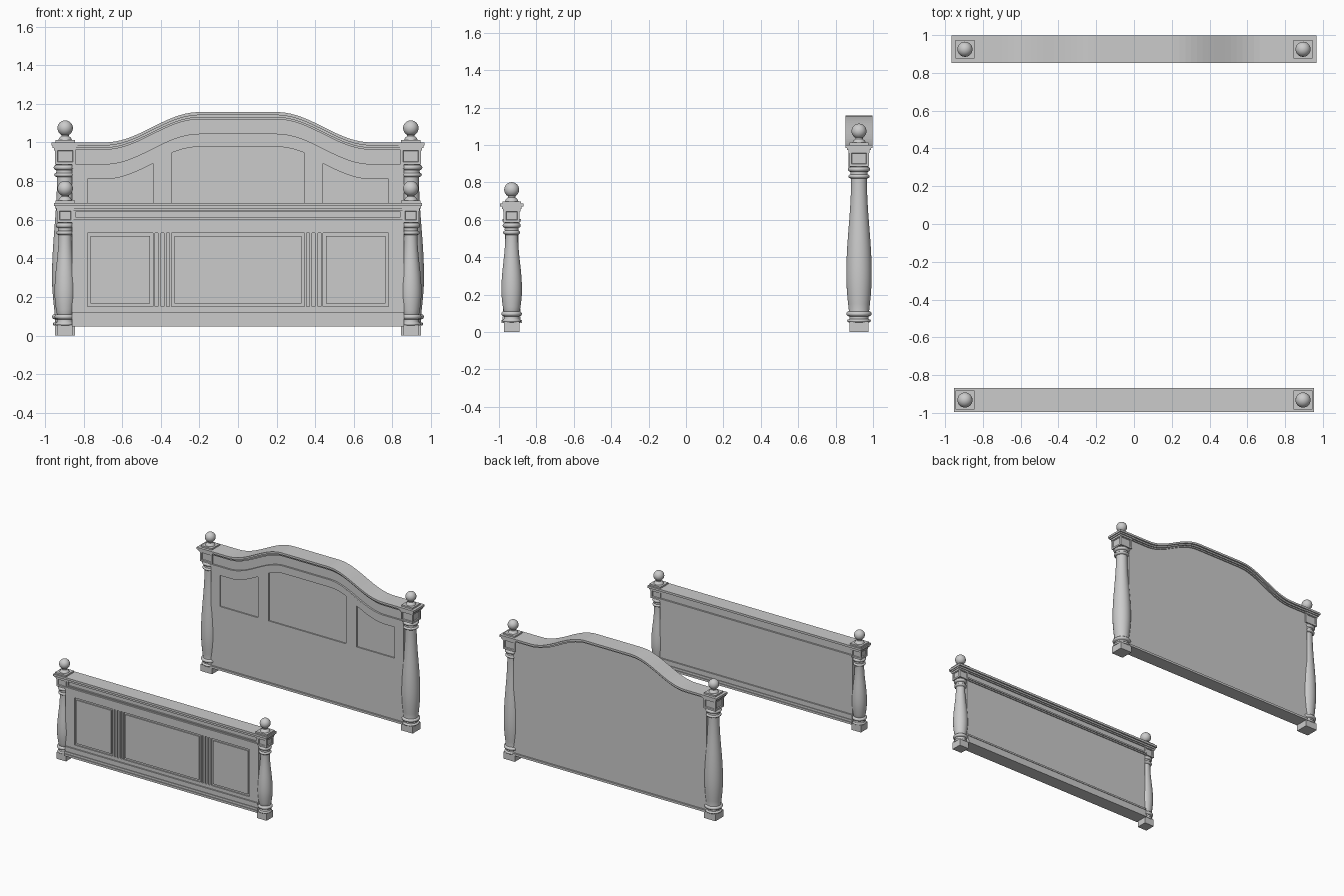
import bpy, bmesh, math

cube = bpy.data.objects.get("Cube")
if cube:
    bpy.data.objects.remove(cube, do_unlink=True)

grey = bpy.data.materials.new("plain_grey")
grey.use_nodes = True
GREY = (0.6, 0.6, 0.6, 1)
grey.diffuse_color = GREY
grey.node_tree.nodes["Principled BSDF"].inputs["Base Color"].default_value = GREY

POST_X = 0.895
HEAD_Y, FOOT_Y = 0.925, -0.932


def finish(name, bm, smooth=False):
    bmesh.ops.recalc_face_normals(bm, faces=bm.faces[:])
    mesh = bpy.data.meshes.new(name)
    bm.to_mesh(mesh)
    bm.free()
    mesh.materials.append(grey)
    obj = bpy.data.objects.new(name, mesh)
    bpy.context.collection.objects.link(obj)
    if smooth:
        bpy.ops.object.select_all(action='DESELECT')
        obj.select_set(True)
        bpy.context.view_layer.objects.active = obj
        bpy.ops.object.shade_smooth_by_angle(angle=math.radians(35))
    return obj


def add_prism(bm, outline, y0, y1):
    """Extrude an outline in x and z from y0 to y1."""
    face = bm.faces.new([bm.verts.new((x, y0, z)) for x, z in outline])
    made = bmesh.ops.extrude_face_region(bm, geom=[face])["geom"]
    verts = [v for v in made if isinstance(v, bmesh.types.BMVert)]
    bmesh.ops.translate(bm, verts=verts, vec=(0, y1 - y0, 0))


def rect(x0, x1, z0, z1):
    return [(x0, z0), (x1, z0), (x1, z1), (x0, z1)]


def prism(name, outline, y0, y1):
    bm = bmesh.new()
    add_prism(bm, outline, y0, y1)
    return finish(name, bm)


def box(name, x, y, half_x, half_y, z0, z1):
    return prism(name, rect(x - half_x, x + half_x, z0, z1), y - half_y, y + half_y)


def carve(obj, outlines, y0, y1):
    """Cut recesses of the given outlines into an object."""
    bm = bmesh.new()
    for outline in outlines:
        add_prism(bm, outline, y0, y1)
    cutter = finish("recess_cutter", bm)
    cutter.hide_render = True
    mod = obj.modifiers.new("recesses", 'BOOLEAN')
    mod.operation, mod.solver, mod.object = 'DIFFERENCE', 'EXACT', cutter
    bpy.context.view_layer.objects.active = obj
    bpy.ops.object.modifier_apply(modifier=mod.name)
    bpy.data.objects.remove(cutter, do_unlink=True)


def lathe(name, profile, x, y, sides=32):
    bm = bmesh.new()
    verts = [bm.verts.new((r, 0, z)) for r, z in profile]
    edges = [bm.edges.new(pair) for pair in zip(verts, verts[1:])]
    bmesh.ops.spin(bm, geom=verts + edges, cent=(0, 0, 0), axis=(0, 0, 1),
                   angle=math.tau, steps=sides)
    bmesh.ops.remove_doubles(bm, verts=bm.verts[:], dist=0.0002)
    bmesh.ops.translate(bm, verts=bm.verts[:], vec=(x, y, 0))
    return finish(name, bm, True)


def ring(r, z, h):
    """Half-round bead for a turned profile."""
    return [(r - h / 2 + h / 2 * math.sin(a), z - h / 2 * math.cos(a))
            for a in (math.pi * i / 6 for i in range(7))]


def bulge(t):
    """Radius of the turned shaft along its length, as a share of the widest."""
    if t < 0.27:
        return 0.8 + 0.2 * math.sin(math.pi / 2 * t / 0.27)
    return 0.62 + 0.38 * (0.5 + 0.5 * math.cos(math.pi * (t - 0.27) / 0.73))


def post(prefix, x, y, r, block, cap, z_block, z_top):
    side = "left" if x > 0 else "right"
    name = f"{side}_{prefix}"
    k = r / 0.068
    box(name + "_foot", x, y, block * 0.97, block * 0.97, 0, 0.055)
    # turned shaft with beads at both ends
    low, high = 0.115, z_block - 0.07
    profile = [(0, 0.05)] + ring(0.063 * k, 0.06, 0.016) + [(0.052 * k, 0.07), (0.052 * k, 0.082)]
    profile += ring(0.068 * k, 0.097, 0.026)
    profile += [(r * bulge(i / 20), low + (high - low) * i / 20) for i in range(21)]
    profile += ring(0.057 * k, high + 0.012, 0.02) + [(0.046 * k, high + 0.026), (0.046 * k, high + 0.034)]
    profile += ring(0.06 * k, high + 0.05, 0.026) + [(0.052 * k, z_block), (0, z_block)]
    lathe(name + "_shaft", profile, x, y)
    # square block with sunken fields
    bm = bmesh.new()
    add_prism(bm, rect(x - block, x + block, z_block - 0.004, z_top - 0.03), y - block, y + block)
    bm.normal_update()
    bmesh.ops.recalc_face_normals(bm, faces=bm.faces[:])
    sides = [f for f in bm.faces if abs(f.normal.z) < 0.5]
    bmesh.ops.inset_individual(bm, faces=sides, thickness=0.018, depth=0)
    bmesh.ops.inset_individual(bm, faces=sides, thickness=0.004, depth=-0.007)
    finish(name + "_block", bm)
    # stepped cap
    for i, share in enumerate((0.2, 0.6, 1)):
        half = block + (cap - block) * share
        z = z_top - 0.042 + 0.014 * i
        box(f"{name}_cap_{i}", x, y, half, half, z, z + 0.014)
    # plinth and ball finial
    box(name + "_plinth", x, y, 0.05, 0.05, z_top - 0.002, z_top + 0.012)
    ball_z, ball_r = z_top + 0.074, 0.04
    finial = [(0, z_top), (0.036, z_top + 0.012), (0.03, z_top + 0.024), (0.02, z_top + 0.032)]
    finial += [(ball_r * math.sin(a), ball_z - ball_r * math.cos(a))
               for a in (math.radians(30 + 10 * i) for i in range(16))]
    lathe(name + "_finial", finial, x, y)


for s in (-1, 1):
    post("headboard_post", s * POST_X, HEAD_Y, 0.068, 0.053, 0.072, 0.89, 1.0)
    post("footboard_post", s * POST_X, FOOT_Y, 0.055, 0.043, 0.058, 0.59, 0.687)


# ---- headboard ----
def crest(x):
    t = min(max((abs(x) - 0.2) / 0.49, 0), 1)
    return 1.0 + 0.157 * (0.5 + 0.5 * math.cos(math.pi * t))


def arch(x0, x1, drop, steps=40):
    return [(x, crest(x) - drop) for x in (x0 + (x1 - x0) * i / steps for i in range(steps + 1))]


def arched_panel(x0, x1, bottom, drop):
    return [(x1, bottom), (x0, bottom)] + arch(x0, x1, drop)


def arched_band(name, half_x, drop, height, front, back):
    outline = arch(-half_x, half_x, drop, 64) + arch(half_x, -half_x, drop + height, 64)
    prism(name, outline, HEAD_Y - front, HEAD_Y + back)


PANEL = 0.042
head_panel = prism("headboard_panel", arched_panel(-0.86, 0.86, 0.055, 0.01),
                   HEAD_Y - PANEL, HEAD_Y + PANEL)
fields = [arched_panel(-0.344, 0.344, 0.56, 0.18),
          arched_panel(-0.78, -0.44, 0.56, 0.19),
          arched_panel(0.44, 0.78, 0.56, 0.19)]
carve(head_panel, fields, HEAD_Y - PANEL - 0.02, HEAD_Y - PANEL + 0.01)
arched_band("headboard_crown", 0.967, 0, 0.016, 0.072, 0.072)
arched_band("headboard_crown_step", 0.95, 0.014, 0.014, 0.06, 0.06)
arched_band("headboard_crown_bead", 0.86, 0.026, 0.012, 0.051, 0.05)
arched_band("headboard_lower_moulding", 0.86, 0.112, 0.012, 0.056, 0)
arched_band("headboard_lower_bead", 0.86, 0.122, 0.012, 0.049, 0)
box("headboard_base_rail", 0, HEAD_Y, 0.86, 0.055, 0.05, 0.067)

# ---- footboard ----
THICK = 0.036
face_y = FOOT_Y - THICK
foot_panel = box("footboard_panel", 0, FOOT_Y, 0.86, THICK, 0.055, 0.67)
spans = [(-0.78, -0.44), (-0.344, 0.344), (0.44, 0.78)]
cuts = [rect(a, b, 0.15, 0.53) for a, b in spans]
for s in (-1, 1):
    for i in range(3):
        x = s * (0.362 + 0.03 * i)
        cuts.append(rect(x - 0.008, x + 0.008, 0.15, 0.53))
cuts.append(rect(-0.838, 0.838, 0.612, 0.643))
carve(foot_panel, cuts, face_y - 0.02, face_y + 0.01)
for i, (a, b) in enumerate(spans):
    prism(f"footboard_field_{i}", rect(a + 0.015, b - 0.015, 0.165, 0.515),
          face_y + 0.001, face_y + 0.012)

# horizontal mouldings: half length, half depth, bottom, top
rails = {
    "footboard_top_rail": (0.953, 0.0625, 0.67, 0.687),
    "footboard_top_step": (0.94, 0.052, 0.657, 0.67),
    "footboard_top_bead": (0.86, 0.044, 0.647, 0.657),
    "footboard_middle_moulding": (0.86, 0.05, 0.592, 0.604),
    "footboard_middle_bead": (0.86, 0.043, 0.582, 0.592),
    "footboard_base_rail": (0.86, 0.054, 0.048, 0.065),
    "footboard_base_step": (0.86, 0.048, 0.065, 0.083),
    "footboard_base_plinth": (0.86, 0.043, 0.083, 0.11),
    "footboard_base_bead": (0.86, 0.047, 0.11, 0.123),
}
for name, (half_x, half_y, z0, z1) in rails.items():
    box(name, 0, FOOT_Y, half_x, half_y, z0, z1)
